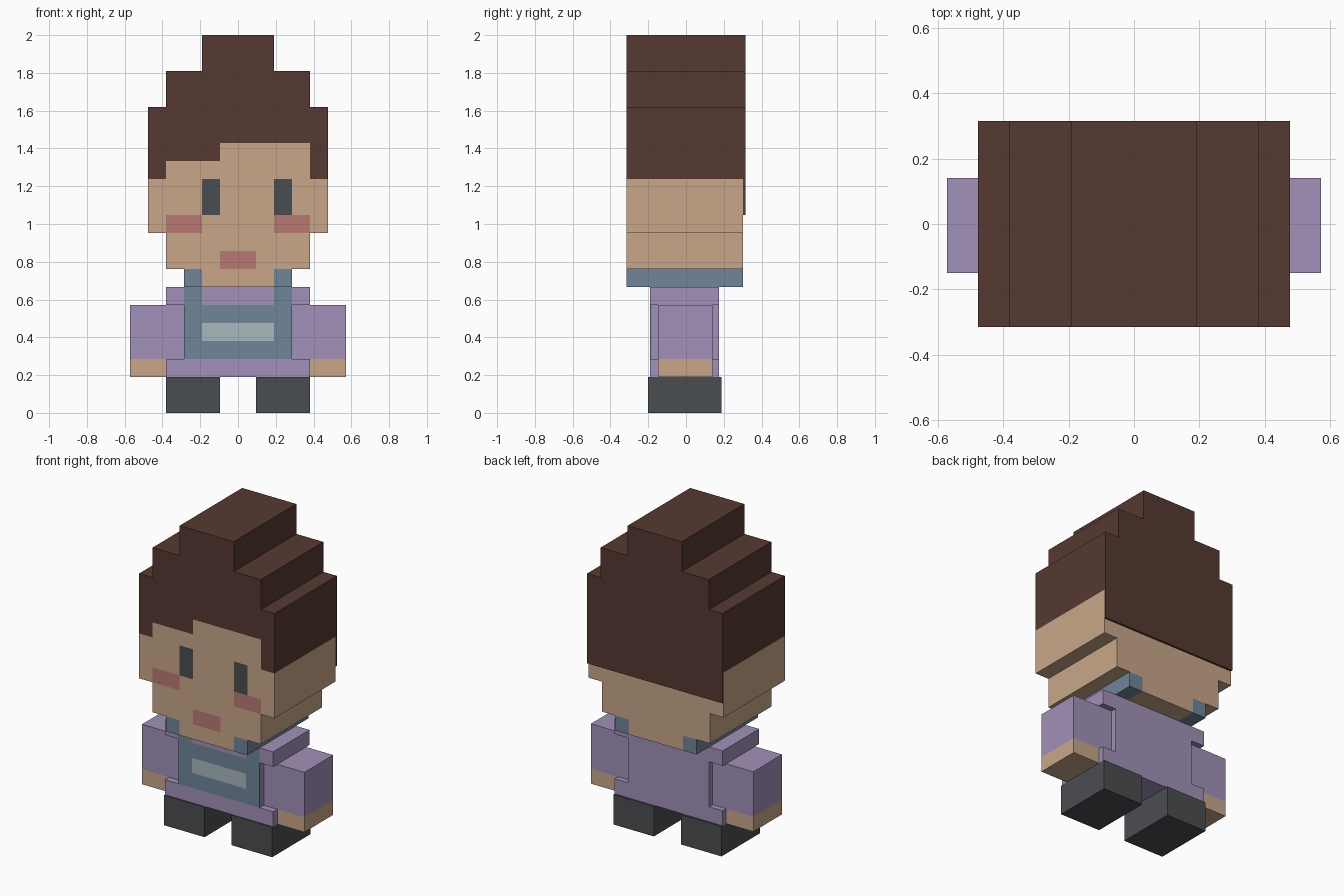
import bpy, bmesh, math

if "Cube" in bpy.data.objects:
    bpy.data.objects.remove(bpy.data.objects["Cube"])

U = 2 / 21  # one block


def material(name, r, g, b):
    m = bpy.data.materials.new(name)
    lin = [((c / 255 + 0.055) / 1.055) ** 2.4 for c in (r, g, b)]
    m.diffuse_color = (*lin, 1)
    m.use_nodes = True
    m.node_tree.nodes["Principled BSDF"].inputs["Base Color"].default_value = m.diffuse_color
    return m


MATS = [material("hair brown", 86, 57, 50), material("skin", 200, 167, 137),
        material("charcoal", 74, 77, 80), material("blush pink", 184, 121, 116),
        material("lilac", 161, 145, 184), material("slate blue", 112, 134, 154),
        material("pale grey", 168, 184, 190)]
HAIR, SKIN, DARK, PINK, LILAC, BLUE, PALE = range(7)


def slab(name, cells, y0, y1, paint):
    """Extrude a set of (column, row) blocks from y0 to y1.
    paint(column, row, is_back) gives the colour of each block."""
    bm = bmesh.new()

    def quad(points, colour):
        f = bm.faces.new([bm.verts.new((x * U, y, z * U)) for x, y, z in points])
        f.material_index = colour

    for i, k in cells:
        ring = [(i, k), (i + 1, k), (i + 1, k + 1), (i, k + 1)]
        quad([(x, y0, z) for x, z in ring], paint(i, k, False))
        quad([(x, y1, z) for x, z in reversed(ring)], paint(i, k, True))
        # walls only where there is no neighbouring block
        for n, (di, dk) in enumerate([(0, -1), (1, 0), (0, 1), (-1, 0)]):
            if (i + di, k + dk) not in cells:
                (ax, az), (bx, bz) = ring[n], ring[(n + 1) % 4]
                quad([(ax, y0, az), (ax, y1, az), (bx, y1, bz), (bx, y0, bz)],
                     paint(i, k, False))
    bmesh.ops.remove_doubles(bm, verts=bm.verts, dist=1e-4)
    bmesh.ops.dissolve_limit(bm, angle_limit=math.radians(1), verts=bm.verts,
                             edges=bm.edges, delimit={'MATERIAL'})
    bmesh.ops.recalc_face_normals(bm, faces=bm.faces)
    me = bpy.data.meshes.new(name)
    bm.to_mesh(me)
    bm.free()
    for m in MATS:
        me.materials.append(m)
    ob = bpy.data.objects.new(name, me)
    bpy.context.collection.objects.link(ob)
    return ob


def block(x0, x1, z0, z1):
    return {(i, k) for i in range(x0, x1) for k in range(z0, z1)}


# head, neck and fringe
head = (block(-3, 3, 7, 8) | block(-4, 4, 8, 10) | block(-5, 5, 10, 17)
        | block(-4, 4, 17, 19) | block(-2, 2, 19, 21))
eyes = block(-2, -1, 11, 13) | block(2, 3, 11, 13)
blush = block(-4, -2, 10, 11) | block(2, 4, 10, 11) | block(-1, 1, 8, 9)


def paint_head(i, k, back):
    if k == 7:
        return BLUE if i in (-3, 2) else SKIN
    hairline = 13 if i in (-5, 4) else 14 if i < -1 else 15
    if k >= hairline:
        return HAIR
    if not back and (i, k) in eyes:
        return DARK
    return PINK if not back and (i, k) in blush else SKIN


slab("head", head, -0.314, 0.302, paint_head)
slab("back_hair", {c for c in head if c[1] >= 11}, 0.302, 0.314,
     lambda i, k, back: HAIR)

# torso with a thin painted front layer for the apron
torso = block(-4, 4, 2, 3) | block(-3, 3, 3, 6) | block(-4, 4, 6, 7)
apron = block(-3, 3, 3, 6) | block(-3, -2, 6, 7) | block(2, 3, 6, 7)
pocket = block(-2, 2, 4, 5)
slab("torso", torso, -0.182, 0.175, lambda i, k, back: LILAC)
slab("apron_front", torso, -0.191, -0.182, lambda i, k, back:
     PALE if (i, k) in pocket else BLUE if (i, k) in apron else LILAC)

# arms with hands, and boots, on both sides
arm = block(3, 6, 3, 6) | block(4, 6, 2, 3)
boot = block(1, 4, 0, 2)
for side, flip in (("right", False), ("left", True)):
    def place(cells):
        return {(-1 - i, k) for i, k in cells} if flip else cells
    slab(side + "_arm", place(arm), -0.149, 0.14,
         lambda i, k, back: SKIN if k == 2 else LILAC)
    slab(side + "_boot", place(boot), -0.2, 0.187, lambda i, k, back: DARK)
